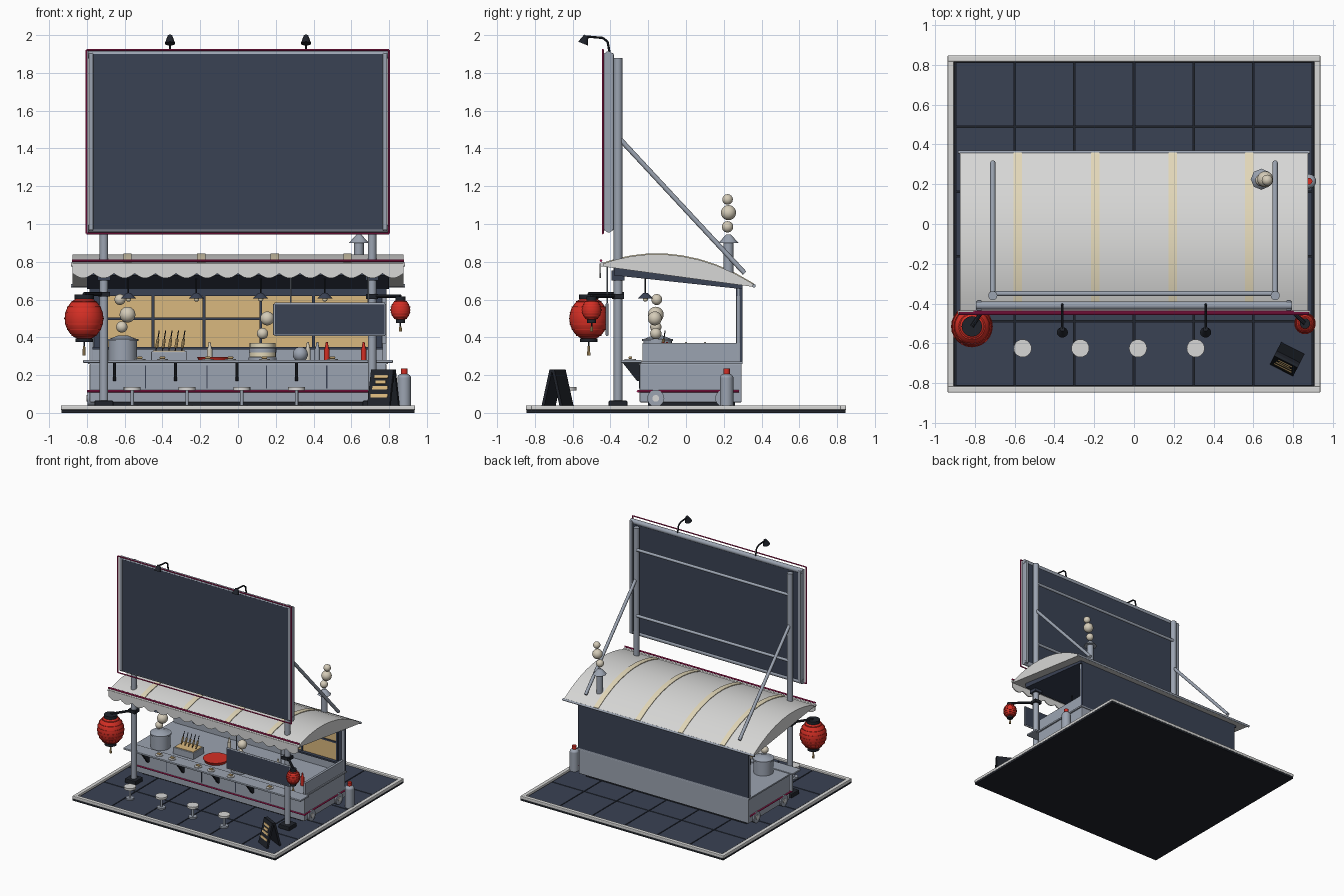
import bpy, bmesh, math
from mathutils import Vector, Matrix

cube = bpy.data.objects.get("Cube")
if cube:
    bpy.data.objects.remove(cube)


def material(name, *rgb):
    m = bpy.data.materials.new(name)
    m.use_nodes = True
    m.diffuse_color = (*rgb, 1)
    bsdf = m.node_tree.nodes["Principled BSDF"]
    bsdf.inputs["Base Color"].default_value = (*rgb, 1)
    bsdf.inputs["Roughness"].default_value = 0.7
    return m


NAVY = material("navy", .042, .054, .088)
STEEL = material("steel_grey", .33, .37, .44)
WHITE = material("canvas_white", .68, .68, .67)
BUTTER = material("pale_butter", .76, .68, .48)
TAN = material("warm_tan", .70, .48, .21)
CREAM = material("steam_cream", .66, .60, .48)
RED = material("lantern_red", .66, .028, .018)
PINK = material("neon_pink", .50, .015, .12)
BLACK = material("soft_black", .014, .017, .024)


def finish(name, bm, mat, smooth=False):
    bmesh.ops.recalc_face_normals(bm, faces=bm.faces)
    me = bpy.data.meshes.new(name)
    bm.to_mesh(me)
    bm.free()
    me.materials.append(mat)
    if smooth:
        me.shade_smooth()
        me.set_sharp_from_angle(angle=math.radians(35))
    ob = bpy.data.objects.new(name, me)
    bpy.context.collection.objects.link(ob)
    return ob


def box(name, x, y, z, mat, bevel=0):
    bm = bmesh.new()
    bmesh.ops.create_cube(bm, size=1)
    for v in bm.verts:
        v.co = [(a + b) / 2 + c * (b - a) for (a, b), c in zip((x, y, z), v.co)]
    ob = finish(name, bm, mat)
    if bevel:
        mod = ob.modifiers.new("soft_edges", "BEVEL")
        mod.width = bevel
        mod.segments = 2
    return ob


def rod(name, p, q, r, mat, r2=None, sides=16):
    p, q = Vector(p), Vector(q)
    bm = bmesh.new()
    bmesh.ops.create_cone(bm, cap_ends=True, segments=sides, radius1=r,
                          radius2=r if r2 is None else r2, depth=(q - p).length)
    turn = (q - p).to_track_quat("Z", "Y").to_matrix().to_4x4()
    bm.transform(Matrix.Translation((p + q) / 2) @ turn)
    return finish(name, bm, mat, True)


def ball(name, c, r, mat, stretch=1):
    bm = bmesh.new()
    bmesh.ops.create_uvsphere(bm, u_segments=20, v_segments=12, radius=r)
    bm.transform(Matrix.Translation(c) @ Matrix.Diagonal((1, 1, stretch, 1)))
    return finish(name, bm, mat, True)


def extrude(name, pts, vec, mat, smooth=False):
    bm = bmesh.new()
    face = bm.faces.new([bm.verts.new(p) for p in pts])
    out = bmesh.ops.extrude_face_region(bm, geom=[face])
    bmesh.ops.translate(bm, vec=vec, verts=[g for g in out["geom"] if isinstance(g, bmesh.types.BMVert)])
    return finish(name, bm, mat, smooth)


def frame(name, x, y, z, r, mat, sides=12):
    (a, b), (c, d) = x, z
    for part, p, q in (("top", (a, y, d), (b, y, d)), ("bottom", (a, y, c), (b, y, c)),
                       ("left", (b, y, c), (b, y, d)), ("right", (a, y, c), (a, y, d))):
        rod(f"{name}_{part}", p, q, r, mat, sides=sides)


# Paved base with joints and a pale kerb
box("base_slab", (-.935, .935), (-.845, .845), (0, .022), BLACK)
for i in range(6):
    for j in range(5):
        x, y = -.9 + i * .3, -.815 + j * .326
        box("paving_tile", (x + .004, x + .296), (y + .004, y + .322), (.015, .03), NAVY)
for s in (-1, 1):
    box("kerb_long", (-.938, .938), sorted((s * .815, s * .848)), (.015, .04), WHITE, .006)
    box("kerb_short", sorted((s * .905, s * .938)), (-.82, .82), (.015, .04), WHITE, .006)

# Cart body, counter shelf and wheels
box("cart_plinth", (-.74, .74), (-.2, .26), (.03, .07), BLACK)
box("cart_body", (-.785, .785), (-.245, .295), (.055, .262), STEEL, .006)
box("worktop", (-.795, .795), (-.25, .3), (.26, .272), STEEL)
box("side_guard", (.765, .785), (-.23, .285), (.27, .37), STEEL)
box("splash_board", (-.77, .765), (.262, .28), (.27, .335), STEEL)
box("splash_ledge", (-.77, .765), (.25, .28), (.335, .348), NAVY)
box("counter_shelf", (-.82, .82), (-.345, -.235), (.265, .28), STEEL, .004)
for x in (-.655, -.33, -.005, .31):
    extrude("shelf_bracket", [(x - .008, -.335, .265), (x - .008, -.245, .265), (x - .008, -.245, .17),
                              (x - .008, -.26, .17)], (.016, 0, 0), BLACK)
for x in (-.49, -.165, .15, .47):
    box("body_seam", (x - .003, x + .003), (-.248, -.244), (.13, .25), NAVY)
rod("neon_skirt_front", (-.8, -.255, .115), (.8, -.255, .115), .006, PINK, sides=8)
for s in (-1, 1):
    rod("neon_skirt_side", (s * .79, -.255, .115), (s * .79, .28, .115), .006, PINK, sides=8)
    for y in (-.16, .2):
        rod("wheel", (s * .75, y, .077), (s * .797, y, .077), .045, STEEL, sides=20)
        rod("wheel_hub", (s * .79, y, .077), (s * .802, y, .077), .018, WHITE)

# Back wall with window panels
box("back_wall", (-.785, .785), (.285, .3), (.265, .68), NAVY)
box("wall_panel", (-.72, .72), (.278, .286), (.348, .62), TAN)
box("wall_header", (-.785, .785), (.265, .286), (.62, .685), NAVY)
for x in (-.725, -.45, -.18, .12, .4, .725):
    box("window_bar", (x - .007, x + .007), (.27, .28), (.345, .625), NAVY)
box("window_rail", (-.72, .72), (.27, .28), (.492, .506), NAVY)
for s in (-1, 1):
    rod("wall_corner_post", (s * .775, .278, .27), (s * .775, .278, .68), .012, STEEL)

# Arched roof with raised stripes, ceiling and scalloped valance
ARCH = [(-.44, .79), (-.37, .812), (-.29, .829), (-.2, .839), (-.11, .839), (-.02, .829),
        (.07, .81), (.16, .781), (.26, .737), (.36, .68)]


def arch(name, x0, x1, lift, mat):
    pts = [(x0, y, z + lift) for y, z in ARCH] + [(x0, .36, .667), (x0, -.44, .775)]
    return extrude(name, pts, (x1 - x0, 0, 0), mat, True)


arch("roof_canopy", -.875, .875, 0, WHITE)
for x in (-.585, -.195, .195, .58):
    arch("roof_stripe", x - .022, x + .022, .005, BUTTER)
extrude("ceiling", [(-.8, -.38, .768), (-.8, .3, .68), (-.8, .3, .655), (-.8, -.38, .728)], (1.6, 0, 0), NAVY)
rod("roof_back_rail", (-.885, .36, .673), (.885, .36, .673), .009, STEEL)
rod("roof_front_rail", (-.885, -.445, .785), (.885, -.445, .785), .011, WHITE)
rod("neon_roof_edge", (-.88, -.45, .806), (.88, -.45, .806), .007, PINK, sides=8)
COUNT = 16
scallops = [(-.875 + 1.75 * i / (COUNT * 6), -.458, .738 - .025 * abs(math.sin(math.pi * i / 6)))
            for i in range(COUNT * 6 + 1)]
extrude("valance", [(.875, -.458, .79), (-.875, -.458, .79)] + scallops, (0, .008, 0), WHITE)

# Billboard, its posts, rails, braces and lamps
box("billboard_panel", (-.78, .78), (-.43, -.395), (.97, 1.9), NAVY)
for z in (.975, 1.895):
    rod("billboard_tube", (-.795, -.41, z), (.795, -.41, z), .02, STEEL)
for s in (-1, 1):
    box("billboard_side", sorted((s * .765, s * .792)), (-.437, -.382), (.965, 1.905), STEEL, .008)
    x = s * .71
    rod("billboard_post", (x, -.36, .03), (x, -.36, 1.88), .023, STEEL)
    box("post_foot", (x - .05, x + .05), (-.41, -.31), (.03, .065), BLACK, .006)
    box("post_collar", (x - .035, x + .035), (-.395, -.325), (.7, .755), NAVY)
    rod("brace", (x, -.35, 1.45), (x, .31, .74), .013, STEEL, sides=12)
    x = s * .36
    path = [(x, -.405, 1.91), (x, -.415, 1.965), (x, -.44, 1.985), (x, -.53, 1.993)]
    for p, q in zip(path, path[1:]):
        rod("lamp_arm", p, q, .006, BLACK, sides=8)
    rod("lamp_head", (x, -.545, 1.955), (x, -.528, 1.998), .028, BLACK, .012)
for z in (1.15, 1.7):
    rod("back_rail", (-.71, -.35, z), (.71, -.35, z), .012, STEEL)
frame("neon_outline", (-.803, .8), -.44, (.95, 1.922), .005, PINK, 8)

# Hanging menu board
box("menu_board", (.195, .775), (-.425, -.41), (.415, .575), NAVY)
frame("menu_frame", (.193, .777), -.418, (.413, .577), .007, STEEL)
for x in (.28, .69):
    rod("menu_hanger", (x, -.418, .575), (x, -.418, .78), .004, STEEL, sides=8)


# Lanterns on arms
def lantern(x, y, z, r, post_x):
    ball("lantern_shade", (x, y, z), r, RED, 1.12)
    for k in range(-3, 4):
        h = k * .26
        w = r * math.sqrt(1 - h * h)
        rod("lantern_rib", (x, y, z + 1.12 * r * h - .002), (x, y, z + 1.12 * r * h + .002), w + .002, RED, sides=24)
    top = z + r * 1.12
    rod("lantern_cap", (x, y, top - .012), (x, y, top + .012), r * .5, BLACK)
    rod("lantern_base", (x, y, 2 * z - top - .01), (x, y, 2 * z - top + .01), r * .45, BLACK)
    rod("lantern_cord", (x, y, 2 * z - top - .035), (x, y, 2 * z - top), .004, BLACK, sides=8)
    rod("lantern_tassel", (x, y, z - r * 1.12 - .03 - r * .5), (x, y, z - r * 1.12 - .03), .009, TAN, .006, 8)
    rod("lantern_arm", (post_x, -.36, top + .014), (x, y, top + .014), .01, BLACK, sides=8)
    box("arm_clamp", (post_x - .032, post_x + .032), (-.392, -.328), (top, top + .025), BLACK)


lantern(-.815, -.515, .5, .103, -.71)
lantern(.86, -.5, .545, .052, .71)

# Chimney and steam
rod("chimney_pipe", (.64, .225, .7), (.64, .225, .905), .026, STEEL)
rod("chimney_cap", (.64, .225, .9), (.64, .225, .945), .053, STEEL, .012, 8)


def steam(*puffs):
    for x, y, z, r in puffs:
        ball("steam_puff", (x, y, z), r, CREAM)


steam((.64, .22, .985, .03), (.66, .225, 1.06, .04), (.67, .22, 1.13, .028))
steam((-.615, -.16, .455, .03), (-.585, -.16, .52, .042), (-.625, -.155, .6, .029))
steam((.13, -.16, .42, .03), (.155, -.165, .5, .037))

# Cooking gear on the worktop
rod("soup_pot", (-.61, -.15, .27), (-.61, -.15, .385), .075, STEEL, sides=28)
rod("soup_pot_rim", (-.61, -.15, .38), (-.61, -.15, .392), .082, STEEL, sides=28)
rod("soup_pot_lid", (-.61, -.15, .392), (-.61, -.15, .41), .07, STEEL, .025, 28)
for i, (r, mat) in enumerate(((.075, STEEL), (.07, BUTTER), (.073, STEEL), (.068, BUTTER))):
    rod("steamer_tier", (.13, -.15, .27 + i * .025), (.13, -.15, .294 + i * .025), r, mat, sides=28)
box("skewer_grill", (-.46, -.27), (-.2, -.06), (.27, .325), STEEL, .004)
box("grill_coals", (-.45, -.28), (-.19, -.07), (.325, .329), TAN)
for i in range(5):
    x = -.435 + i * .034
    rod("skewer", (x, -.13, .325), (x + .018, -.11, .435), .003, BLACK, sides=6)
    rod("skewer_food", (x + .004, -.126, .345), (x + .011, -.118, .39), .008, TAN, sides=8)
rod("red_platter", (-.12, -.12, .272), (-.12, -.12, .297), .085, RED, .098, 28)
ball("kettle", (.33, -.15, .31), .04, STEEL)
for x, y, mat in ((.47, -.12, RED), (.665, -.1, RED), (-.15, .1, CREAM), (.37, 0, CREAM), (.42, -.1, STEEL)):
    rod("bottle", (x, y, .27), (x, y, .34), .014, mat)
    rod("bottle_neck", (x, y, .34), (x, y, .375), .011, mat, .005)
for x in (-.52, -.4, -.16, -.04, .14, .5):
    rod("plate", (x, -.295, .28), (x, -.295, .286), .03, WHITE)
    box("snack", (x - .015, x + .015), (-.305, -.285), (.286, .298), TAN, .004)

# Pendant lamps under the roof
for x in (-.58, -.22, .12, .46):
    rod("pendant_cord", (x, -.215, .62), (x, -.215, .74), .004, BLACK, sides=8)
    rod("pendant_shade", (x, -.215, .605), (x, -.215, .635), .042, NAVY, .012)
    ball("pendant_bulb", (x, -.215, .603), .014, BUTTER)

# Stools
for x in (-.56, -.27, .02, .31):
    rod("stool_foot", (x, -.625, .03), (x, -.625, .043), .032, STEEL)
    rod("stool_stem", (x, -.625, .04), (x, -.625, .12), .009, STEEL)
    rod("stool_seat", (x, -.625, .118), (x, -.625, .136), .045, WHITE, sides=20)

# Folding pavement sign
place = Matrix.Translation((.77, -.68, .03)) @ Matrix.Rotation(math.radians(-27), 4, "Z")
for s in (-1, 1):
    lean = place @ Matrix.Translation((0, s * .055, 0)) @ Matrix.Rotation(s * .24, 4, "X")
    box("sign_leaf", (-.066, .066), (-.008, .008), (0, .205), BLACK).matrix_world = lean
    if s < 0:
        for z, w in ((.155, .04), (.125, .03), (.095, .045), (.05, .05)):
            box("sign_strip", (-w, w), (-.012, -.006), (z, z + .018), TAN).matrix_world = lean

# Gas bottle beside the cart
rod("gas_bottle", (.88, .215, .03), (.88, .215, .185), .036, STEEL, sides=20)
ball("gas_bottle_shoulder", (.88, .215, .185), .036, STEEL, .7)
rod("gas_valve", (.88, .215, .2), (.88, .215, .235), .017, RED)
